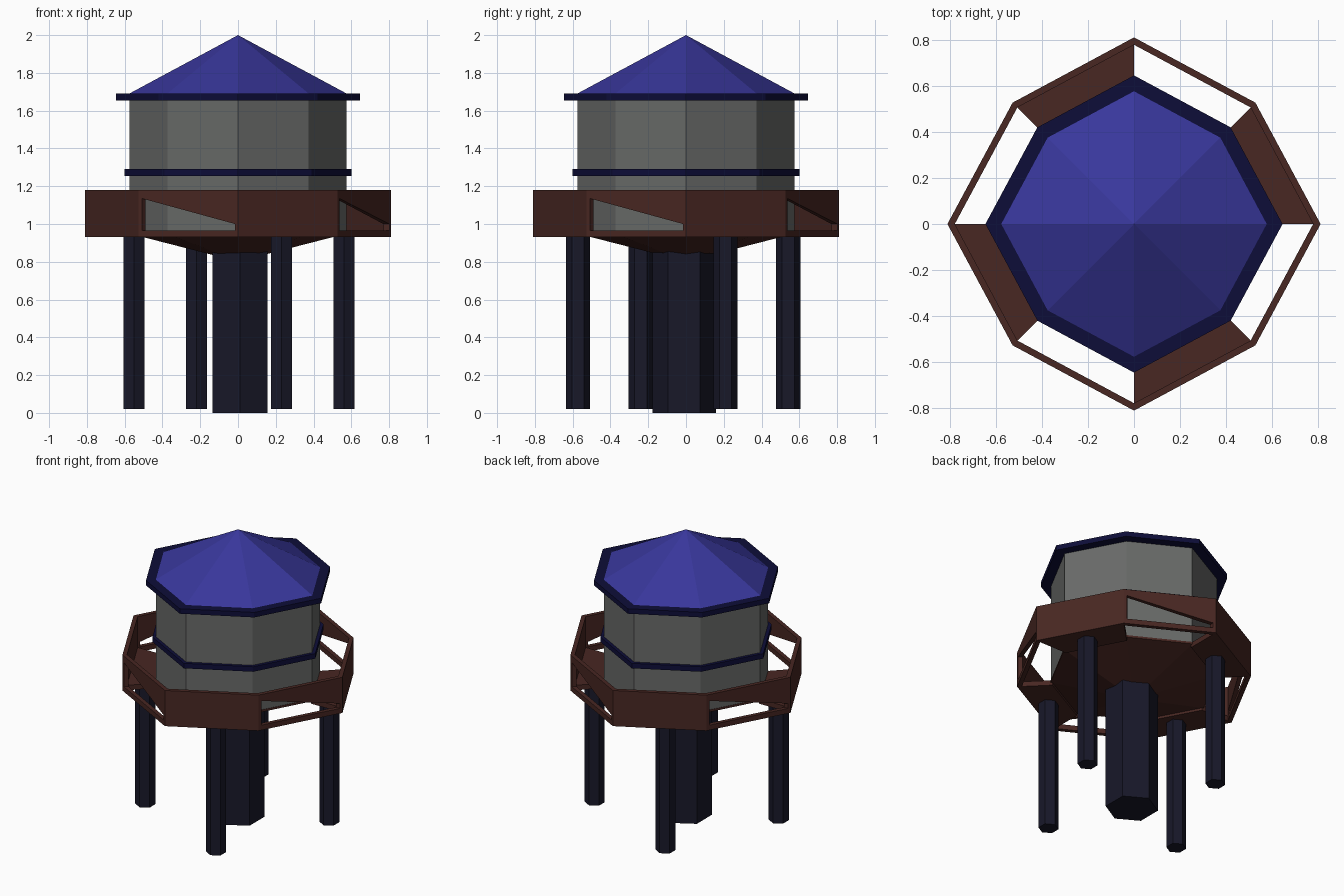
import bpy
import math

if "Cube" in bpy.data.objects:
    bpy.data.objects.remove(bpy.data.objects["Cube"])


def material(name, rgb):
    m = bpy.data.materials.new(name)
    m.diffuse_color = (*rgb, 1)
    m.use_nodes = True
    m.node_tree.nodes["Principled BSDF"].inputs["Base Color"].default_value = m.diffuse_color
    return m


BLUE = material("roof_blue", (0.04, 0.038, 0.33))
NAVY = material("trim_navy", (0.004, 0.004, 0.04))
DARK = material("leg_dark", (0.009, 0.009, 0.022))
BROWN = material("rust_brown", (0.065, 0.02, 0.016))
GREY = material("tank_grey", (0.14, 0.145, 0.14))


def make(name, verts, faces, mat):
    me = bpy.data.meshes.new(name)
    me.from_pydata(verts, [], faces)
    me.materials.append(mat)
    ob = bpy.data.objects.new(name, me)
    bpy.context.collection.objects.link(ob)
    return ob


def corner(i, r, z):
    """Corner of the slightly squarish octagon, corners alternate in radius."""
    a = i * math.pi / 4
    r *= 0.92 if i % 2 else 1
    return (r * math.cos(a), r * math.sin(a), z)


def octagon(name, profile, mat, closed=False):
    """Loft octagons through (radius, z) pairs; closed joins last to first."""
    n = len(profile)
    verts = [corner(i, r, z) for r, z in profile for i in range(8)]
    faces = []
    for k in range(n if closed else n - 1):
        a, b = k * 8, (k + 1) % n * 8
        faces += [(a + i, a + (i + 1) % 8, b + (i + 1) % 8, b + i) for i in range(8)]
    if not closed:
        faces += [tuple(range(7, -1, -1)), tuple(range(n * 8 - 8, n * 8))]
    return make(name, verts, faces, mat)


def hex_post(name, x, y, r, z0, z1):
    bpy.ops.mesh.primitive_cylinder_add(vertices=6, radius=r, depth=z1 - z0,
                                        location=(x, y, (z0 + z1) / 2))
    ob = bpy.context.object
    ob.name = name
    ob.data.materials.append(DARK)


OUT, INN, LOW, TOP = 0.81, 0.778, 0.93, 1.18


def wall_point(i, u, z, r):
    a, b = corner(i, r, z), corner(i + 1, r, z)
    return tuple(p + (q - p) * u for p, q in zip(a, b))


def box(name, i, r0, r1, z0, z1):
    """Sector slab between two octagon radii."""
    v = [corner(i + d, r, z) for z in (z0, z1) for r, d in ((r0, 0), (r1, 0), (r1, 1), (r0, 1))]
    f = [(3, 2, 1, 0), (4, 5, 6, 7)] + [(k, (k + 1) % 4, (k + 1) % 4 + 4, k + 4) for k in range(4)]
    make(name, v, f, BROWN)


def window_wall(name, i):
    """Wall panel with a wedge-shaped opening, tall at the first corner."""
    rim = [(0, LOW), (1, LOW), (1, TOP), (0, TOP)]
    hole = [(0.035, 0.965), (0.97, 0.965), (0.97, 1.0), (0.035, 1.135)]
    v = [wall_point(i, u, z, r) for r in (OUT, INN) for u, z in rim + hole]
    f = []
    for k in range(4):
        n = (k + 1) % 4
        f += [(k, n, n + 4, k + 4), (k + 8, k + 12, n + 12, n + 8),
              (k, k + 8, n + 8, n), (k + 4, n + 4, n + 12, k + 12)]
    make(name, v, f, BROWN)


# Tank, funnel-shaped underside, trims and roof
octagon("tank", [(0.575, 0.95), (0.575, 1.67)], GREY)
octagon("tank_underside", [(0.13, 0.835), (0.578, 0.95), (0.578, 0.965)], BROWN)
octagon("tank_band", [(0.57, 1.255), (0.6, 1.255), (0.6, 1.29), (0.57, 1.29)], NAVY, True)
octagon("roof_rim", [(0.56, 1.655), (0.645, 1.655), (0.645, 1.69), (0.56, 1.69)], NAVY, True)
make("roof", [corner(i, 0.58, 1.688) for i in range(8)] + [(0, 0, 2)],
     [(i, (i + 1) % 8, 8) for i in range(8)] + [tuple(range(7, -1, -1))], BLUE)

# Walkway: solid floored sectors alternate with open windowed ones
for i in range(0, 8, 2):
    box(f"walkway_wall_{i}", i, INN, OUT, LOW, TOP)
    box(f"walkway_floor_{i}", i, 0.565, INN, LOW, 0.965)
    window_wall(f"window_wall_{i + 1}", i + 1)

# Central column and four legs under the floored sectors
hex_post("central_column", 0.01, -0.01, 0.168, 0, 0.86)
for k in range(4):
    a = math.radians(22 + 90 * k)
    hex_post(f"leg_{k + 1}", 0.005 + 0.6 * math.cos(a), -0.015 + 0.6 * math.sin(a), 0.064, 0.02, 0.95)
